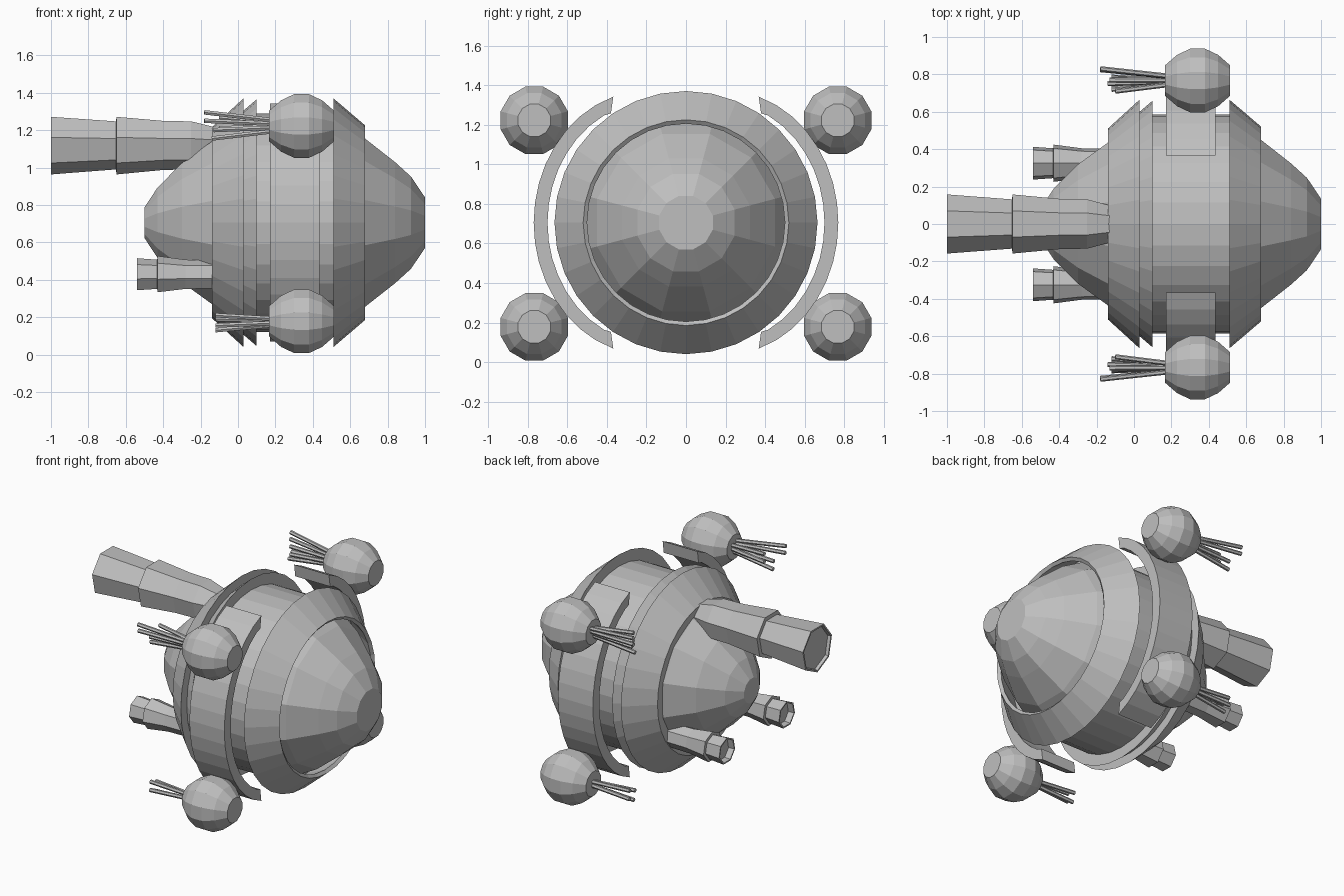
import bpy, bmesh, math
from mathutils import Vector

if "Cube" in bpy.data.objects:
    bpy.data.objects.remove(bpy.data.objects["Cube"])

CZ = 0.705  # height of the hull axis

grey = bpy.data.materials.new("hull grey")
grey.diffuse_color = (0.52, 0.52, 0.52, 1)
grey.use_nodes = True
grey.node_tree.nodes["Principled BSDF"].inputs["Base Color"].default_value = grey.diffuse_color


def finish(name, bm):
    bmesh.ops.recalc_face_normals(bm, faces=bm.faces)
    me = bpy.data.meshes.new(name)
    bm.to_mesh(me)
    bm.free()
    me.materials.append(grey)
    ob = bpy.data.objects.new(name, me)
    bpy.context.collection.objects.link(ob)
    return ob


def skin(name, rings, loop=False):
    """Bridge a list of equal rings; cap the ends, or join last to first."""
    bm = bmesh.new()
    rows = [[bm.verts.new(p) for p in r] for r in rings]
    n = len(rows[0])
    pairs = list(zip(rows, rows[1:])) + ([(rows[-1], rows[0])] if loop else [])
    for a, b in pairs:
        for i in range(n):
            j = (i + 1) % n
            bm.faces.new((a[i], a[j], b[j], b[i]))
    if not loop:
        bm.faces.new(rows[0])
        bm.faces.new(rows[-1])
    return finish(name, bm)


def lathe(name, profile, seg, y=0, z=CZ, phase=0.0, loop=False):
    """Turn (x, radius) points around an axis parallel to x."""
    rings = []
    for x, r in profile:
        rings.append([(x, y + r * math.cos(phase + i * math.tau / seg),
                       z + r * math.sin(phase + i * math.tau / seg)) for i in range(seg)])
    return skin(name, rings, loop)


def rod(name, a, b, r, seg=6):
    a, b = Vector(a), Vector(b)
    q = (b - a).to_track_quat('Z', 'Y')
    circ = [q @ Vector((r * math.cos(i * math.tau / seg), r * math.sin(i * math.tau / seg), 0))
            for i in range(seg)]
    return skin(name, [[a + c for c in circ], [b + c for c in circ]])


# faceted core: blunt nose to the right, blunt tail to the left
lathe("core", [(1.0, 0.14), (0.925, 0.255), (0.84, 0.335), (0.68, 0.465), (0.5, 0.56),
               (0.0, 0.56), (-0.14, 0.45), (-0.30, 0.33), (-0.43, 0.195), (-0.5, 0.085)],
      12, phase=math.radians(15))

# round drum and the sloped collars around it
lathe("drum", [(0.03, 0.585), (0.52, 0.585)], 32)
lathe("nose_collar", [(0.51, 0.665), (0.68, 0.52), (0.665, 0.5), (0.51, 0.57)], 32, loop=True)
lathe("tail_collar", [(0.03, 0.665), (-0.14, 0.51), (-0.13, 0.44), (0.03, 0.56)], 32, loop=True)
lathe("rim_ring", [(0.10, 0.66), (0.03, 0.60), (0.03, 0.56), (0.10, 0.56)], 32, loop=True)

# engines: a tapering barrel and a stepped nozzle with a shallow hollow end
lathe("main_engine", [(0.1, 0.08), (-0.14, 0.105), (-0.25, 0.135), (-0.40, 0.138), (-0.65, 0.162),
                      (-0.652, 0.135), (-1.0, 0.162), (-1.0, 0.15), (-0.98, 0.145)],
      7, 0, 1.125, math.radians(-90))
for s in (1, -1):
    lathe("small_engine", [(0.0, 0.075), (-0.14, 0.08), (-0.28, 0.082), (-0.43, 0.102),
                           (-0.432, 0.082), (-0.54, 0.09), (-0.54, 0.08), (-0.50, 0.075)],
          7, 0.325 * s, 0.425, math.radians(90))

# side arms, ball pods and exhaust rods, mirrored left and right
upper_tips = [(-.18, .83, 1.295), (-.18, .825, 1.25), (-.13, .77, 1.20),
              (-.14, .75, 1.155), (-.10, .71, 1.265), (-.10, .71, 1.21)]
lower_tips = [(-.12, .78, .21), (-.12, .72, .19), (-.12, .785, .155), (-.12, .735, .13)]
for s in (1, -1):
    rings = []
    for i in range(17):
        t = i / 8 - 1
        a = math.radians(60 * t)
        outer = 0.77 - 0.035 * t ** 4
        inner = 0.70 - 0.03 * t ** 4
        # tips cut off straight, parallel to the hull's upright plane
        c, d = math.cos(a), math.sin(a)
        ai = a if abs(t) < 1 else math.copysign(math.radians(55.5), a)
        ci, di = math.cos(ai), math.sin(ai)
        rings.append([(0.17, s * outer * c, CZ + outer * d), (0.435, s * outer * c, CZ + outer * d),
                      (0.435, s * inner * ci, CZ + inner * di), (0.17, s * inner * ci, CZ + inner * di)])
    skin("side_arm", rings)
    for z, tips in ((1.222, upper_tips), (0.178, lower_tips)):
        y = 0.767
        lathe("pod", [(0.34 + x, r) for x, r in
                      ((.173, .085), (.11, .142), (.04, .176), (-.04, .176), (-.11, .142), (-.173, .085))],
              12, s * y, z, math.radians(15))
        for tx, ty, tz in tips:
            start = (0.2, s * (y + 0.35 * (ty - y)), z + 0.4 * (tz - z))
            rod("exhaust_rod", start, (tx, s * ty, tz), 0.0135)
